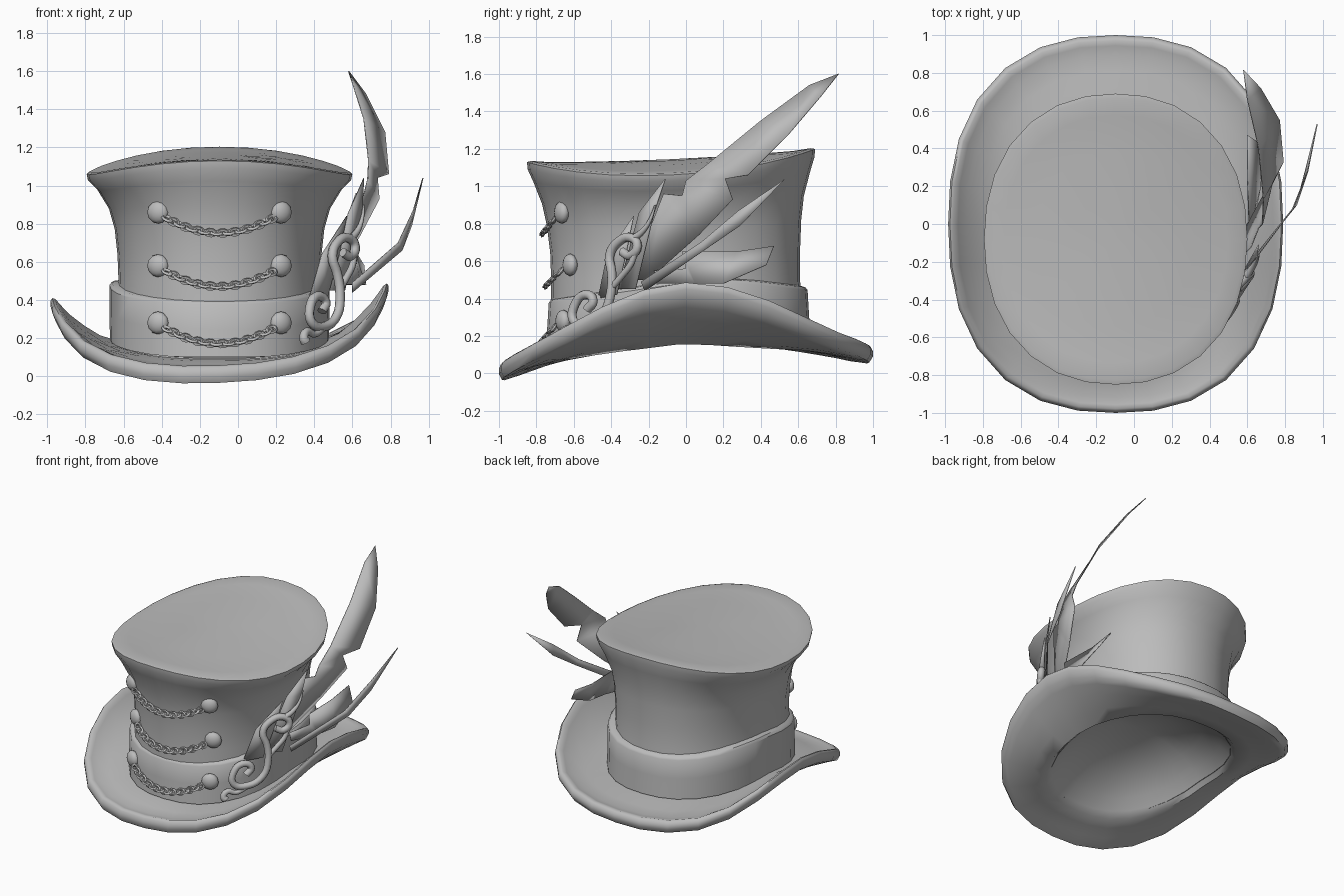
import bpy, bmesh, math
from mathutils import Vector, Matrix

if "Cube" in bpy.data.objects:
    bpy.data.objects.remove(bpy.data.objects["Cube"])

grey = bpy.data.materials.new("soft grey")
grey.diffuse_color = (0.5, 0.5, 0.5, 1)
grey.use_nodes = True
grey.node_tree.nodes["Principled BSDF"].inputs["Base Color"].default_value = grey.diffuse_color
CX, N = -0.097, 28


def lerp_table(table, v):
    """Piecewise-linear lookup in (key, value...) rows."""
    if v <= table[0][0]:
        return table[0][1:]
    for a, b in zip(table, table[1:]):
        if v <= b[0]:
            f = (v - a[0]) / (b[0] - a[0])
            return tuple(p + (q - p) * f for p, q in zip(a[1:], b[1:]))
    return table[-1][1:]


def finish(name, bm, angle=40):
    bmesh.ops.recalc_face_normals(bm, faces=bm.faces)
    me = bpy.data.meshes.new(name)
    bm.to_mesh(me)
    bm.free()
    ob = bpy.data.objects.new(name, me)
    bpy.context.collection.objects.link(ob)
    me.materials.append(grey)
    bpy.ops.object.select_all(action='DESELECT')
    ob.select_set(True)
    bpy.context.view_layer.objects.active = ob
    bpy.ops.object.shade_smooth_by_angle(angle=math.radians(angle))
    return ob


def oval(cy, a, b, zf, power):
    """Ring of points on a squarish oval; zf gives height from dx and y."""
    pts = []
    for i in range(N):
        t = 2 * math.pi * i / N
        c, s = math.cos(t), math.sin(t)
        k = (abs(c) ** power + abs(s) ** power) ** (-1 / power)
        x, y = a * c * k, cy + b * s * k
        pts.append((CX + x, y, zf(x, y)))
    return pts


def loft(name, rings, start=None, end=None, angle=40):
    bm = bmesh.new()
    loops = [[bm.verts.new(p) for p in r] for r in rings]
    for r, q in zip(loops, loops[1:]):
        for i in range(N):
            j = (i + 1) % N
            bm.faces.new((r[i], r[j], q[j], q[i]))
    for tip, r in ((start, loops[0]), (end, loops[-1])):
        if tip:
            v = bm.verts.new(tip)
            for i in range(N):
                bm.faces.new((v, r[i], r[(i + 1) % N]))
    return finish(name, bm, angle)


# Brim: saddle curling up at the sides, thick rolled rim, shallow dome underneath
RIM = [(-1, .04), (-.8, .14), (-.4, .35), (-.2, .425), (0, .455),
       (.2, .437), (.4, .38), (.8, .20), (1, .135)]
BASE = [(-.72, .06), (-.4, .11), (0, .16), (.3, .14), (.65, .12)]


def base_z(y):
    return lerp_table(BASE, y)[0]


def brim_ring(t, lift):
    a, b, cy = .56 + .327 * t, .69 + .31 * t, -.04 * (1 - t)
    inner = oval(cy, .56, .69, lambda x, y: base_z(y), 2.35)
    rim = oval(0, .88, 1, lambda x, y: lerp_table(RIM, y)[0] + .045 * x - .05, 2.4)
    f = max(t, 0) ** 1.25
    return [(x, y, zi[2] + (zr[2] - zi[2]) * f + lift) for (x, y, _), zi, zr in
            zip(oval(cy, a, b, lambda x, y: 0, 2.4), inner, rim)]


brim = [oval(-.04, .56 * s, .69 * s, lambda x, y: base_z(y) + .24 * (1 - s ** 3), 2.3)
        for s in (.35, .65, .85, .95)]
brim += [brim_ring(t, -.03 * min(1, t / .8)) for t in (0, .3, .6, .82, .94)]
brim += [brim_ring(1, .005), brim_ring(1, .03), brim_ring(.97, .052), brim_ring(.92, .06),
         brim_ring(.84, .05), brim_ring(.7, .035)]
brim += [brim_ring(t, .03) for t in (.45, .2, -.1)]
loft("brim", brim, start=(CX, -.04, base_z(0) + .24), angle=60)

# Crown: waisted and flared, with a saddle-shaped lid
# rows: height, centre y, half width, half depth
CROWN = [(.3, -.045, .55, .68), (.5, -.056, .53, .665), (.65, -.058, .535, .668),
         (.8, -.064, .55, .68), (.92, -.07, .58, .70), (1.04, -.076, .64, .74),
         (1.11, -.08, .69, .767), (1.15, -.08, .697, .77)]


def lid_z(x, y):
    v = (y + .08) / .77
    return 1.145 + .035 * v + .02 * v * v - .085 * (x / .7) ** 2


rings = [oval(-.045, .55, .68, lambda x, y: base_z(y) + .035, 2.2)]
for z, cy, a, b in CROWN:
    k = max(0, (z - .5) / .65)
    rings.append(oval(cy, a, b, lambda x, y: z + k * (lid_z(x, y) - 1.15), 2.2))
for s in (.97, .85, .6, .3):
    rings.append(oval(-.08, .697 * s, .77 * s,
                      lambda x, y: lid_z(x, y) + (.006 if s > .9 else 0), 2.2))
loft("crown", rings, end=(CX, -.08, lid_z(0, -.08)))

# Hat band
BAND = [(-.74, .39), (-.4, .44), (0, .5), (.3, .5), (.64, .46)]


def band_ring(a, b, f):
    def zf(x, y):
        lo, hi = base_z(y) + .04, lerp_table(BAND, y)[0]
        return lo + (hi - lo) * f
    return oval(-.042, a, b, zf, 2.25)


loft("hat_band", [band_ring(.575, .71, 0), band_ring(.577, .70, .5), band_ring(.578, .692, .95),
                  band_ring(.565, .68, 1), band_ring(.52, .65, 1.02)])


def front_point(x, z, off=0):
    """Point on the front of the hat at x and z."""
    cy, a, b = lerp_table(CROWN, z)
    if z < .42:
        cy, a, b = -.042, .577, .705
    k = (1 - min(1, abs((x - CX) / a)) ** 2.2) ** (1 / 2.2)
    return Vector((x, cy - b * k - off, z))


# Three rows of domed buttons with hanging chains
buttons, chains = bmesh.new(), bmesh.new()
for row in (.86, .58, .28):
    for side in (-1, 1):
        p = front_point(CX + side * .323, row, .008)
        n = Vector((side * .45, -1, 0)).normalized()
        m = Matrix.Translation(p) @ n.to_track_quat('Z', 'Y').to_matrix().to_4x4()
        bmesh.ops.create_uvsphere(buttons, u_segments=12, v_segments=8, radius=.06,
                                  matrix=m @ Matrix.Diagonal((1, 1, .6, 1)))
    links = 18
    path = [front_point(CX + u * .29, row - .11 + .085 * u * u, .024)
            for u in [-1 + 2 * i / links for i in range(links + 1)]]
    for i in range(links):
        p, q = path[i], path[i + 1]
        d = (q - p).normalized()
        out = Vector((0, -1, .5)) if i % 2 else Vector((0, -.5, 1))
        w = d.cross(out).normalized()
        h = w.cross(d)
        grid = []
        for j in range(10):
            t = 2 * math.pi * j / 10
            c = (p + q) / 2 + d * .026 * math.cos(t) + w * .018 * math.sin(t)
            r = (d * math.cos(t) + w * math.sin(t)).normalized()
            grid.append([chains.verts.new(c + (r * math.cos(s) + h * math.sin(s)) * .0095)
                         for s in [math.pi * k / 2 for k in range(4)]])
        for j in range(10):
            g, e = grid[j], grid[(j + 1) % 10]
            for k in range(4):
                chains.faces.new((g[k], g[(k + 1) % 4], e[(k + 1) % 4], e[k]))
finish("buttons", buttons)
finish("chains", chains)


# Scroll ornament on the side of the band
def scroll(name, pts, radius, end=1):
    """Tube through (x, z) points on the slanted ornament plane, tapering to the end."""
    cu = bpy.data.curves.new(name, 'CURVE')
    cu.dimensions = '3D'
    cu.bevel_depth, cu.bevel_resolution, cu.resolution_u = radius, 2, 4
    cu.use_fill_caps = True
    sp = cu.splines.new('BEZIER')
    sp.bezier_points.add(len(pts) - 1)
    for i, (bp, (x, z)) in enumerate(zip(sp.bezier_points, pts)):
        bp.co = (x, -.52 + (x - .45) * 1.15 + (z - .33) * .2, z)
        bp.radius = 1 + (end - 1) * i / (len(pts) - 1)
        bp.handle_left_type = bp.handle_right_type = 'AUTO'
    cu.materials.append(grey)
    bpy.context.collection.objects.link(bpy.data.objects.new(name, cu))


scroll("ornament_main_scroll",
       [(.55, .65), (.59, .63), (.615, .68), (.58, .725), (.52, .70), (.495, .63), (.52, .54),
        (.535, .44), (.52, .32), (.45, .26), (.385, .285), (.38, .37), (.415, .42), (.46, .39),
        (.44, .34)], .025)
scroll("ornament_lower_bud", [(.45, .25), (.40, .22), (.36, .235), (.345, .20), (.355, .18)],
       .015, 1.8)
scroll("ornament_upper_strand", [(.53, .45), (.57, .52), (.6, .58), (.61, .64)], .018)
scroll("ornament_tip", [(.59, .72), (.625, .76), (.65, .82), (.66, .9)], .022, .2)


# Feathers: thin notched blades
def feather(name, tip, upper, lower):
    """Strip of faces between matching upper and lower edges, running down from the tip."""
    bm = bmesh.new()
    up, lo = ([bm.verts.new(p) for p in e] for e in (upper, lower))
    bm.faces.new((bm.verts.new(tip), up[0], lo[0]))
    for i in range(len(up) - 1):
        bm.faces.new((up[i], up[i + 1], lo[i + 1], lo[i]))
    mod = finish(name, bm).modifiers.new("thickness", 'SOLIDIFY')
    mod.thickness, mod.offset = .006, 0


feather("tall_feather", (.58, .815, 1.6),
        [(.6, .66, 1.54), (.66, .4, 1.35), (.685, .13, 1.13), (.68, 0, 1.03), (.66, -.02, .95),
         (.62, -.12, .96), (.45, -.3, .5)],
        [(.67, .72, 1.48), (.77, .55, 1.28), (.79, .33, 1.06), (.73, .21, 1.04),
         (.74, .25, .93), (.64, .07, .74), (.5, -.2, .5)])
feather("outer_feather", (.97, .53, 1.04),
        [(.92, .28, .87), (.84, .08, .7), (.6, -.24, .49)],
        [(.91, .29, .79), (.86, .1, .66), (.6, -.22, .44)])
feather("low_feather", (.6, .47, .68),
        [(.6, .27, .65), (.61, -.02, .65), (.6, 0, .56), (.55, -.17, .55)],
        [(.66, .43, .58), (.67, .2, .48), (.64, .05, .48), (.55, -.15, .48)])
feather("short_feather", (.66, -.11, 1.04),
        [(.58, -.25, .86), (.46, -.36, .45)], [(.65, -.17, .86), (.56, -.27, .45)])
feather("front_feather", (.57, -.28, .84),
        [(.44, -.42, .64), (.37, -.47, .4)], [(.53, -.32, .64), (.47, -.37, .42)])
